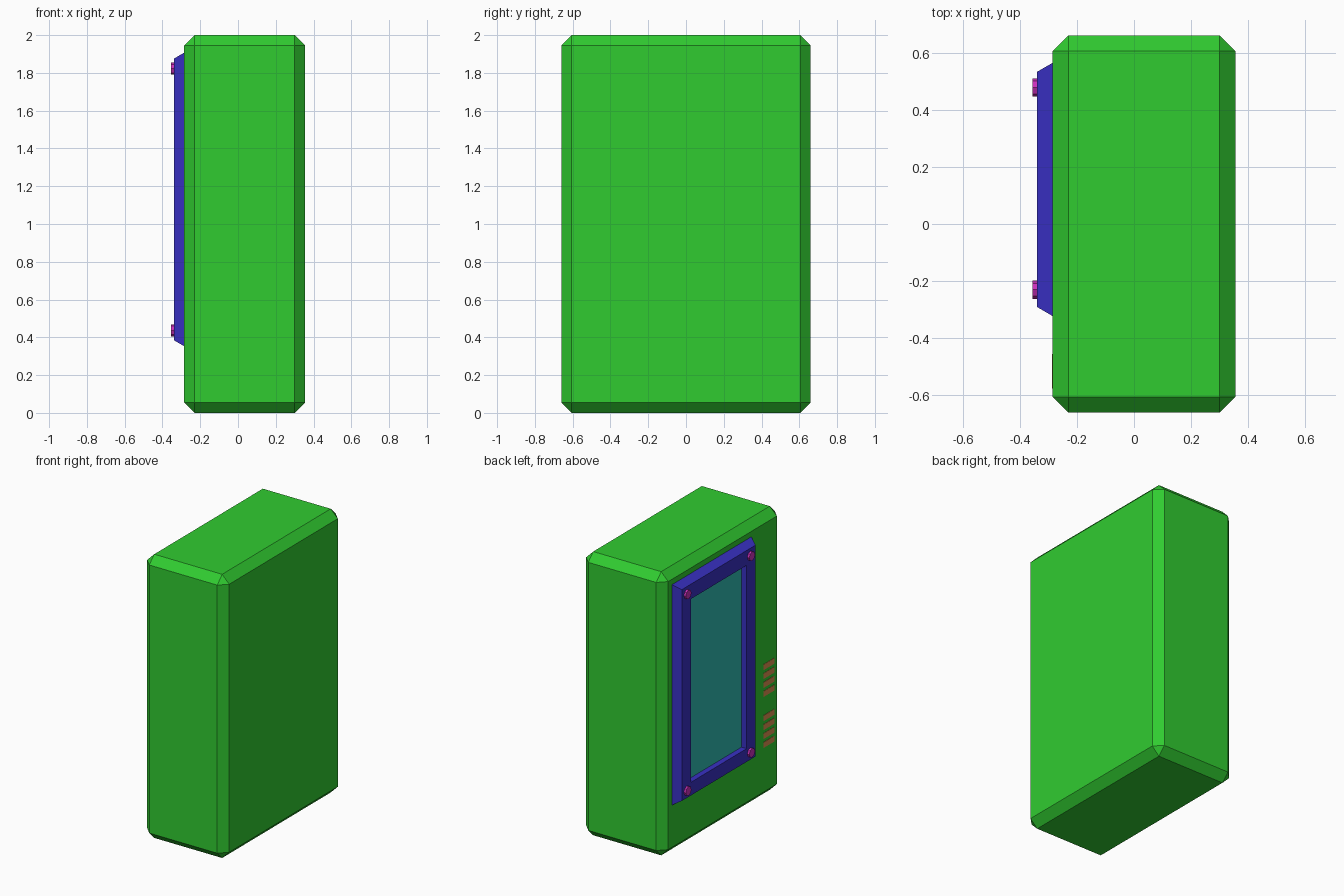
import bpy, bmesh
from math import pi
from mathutils import Matrix

if "Cube" in bpy.data.objects:
    bpy.data.objects.remove(bpy.data.objects["Cube"])


def material(name, rgb):
    m = bpy.data.materials.new(name)
    m.diffuse_color = (*rgb, 1)
    m.use_nodes = True
    m.node_tree.nodes["Principled BSDF"].inputs["Base Color"].default_value = m.diffuse_color
    return m


def finish(bm, name, mat):
    bmesh.ops.recalc_face_normals(bm, faces=bm.faces)
    me = bpy.data.meshes.new(name)
    bm.to_mesh(me)
    bm.free()
    me.materials.append(mat)
    ob = bpy.data.objects.new(name, me)
    bpy.context.collection.objects.link(ob)
    return ob


def add_box(bm, x, y, z):
    """Box from (min, max) pairs."""
    size = Matrix.Diagonal((x[1] - x[0], y[1] - y[0], z[1] - z[0], 1))
    centre = Matrix.Translation([sum(p) / 2 for p in (x, y, z)])
    bmesh.ops.create_cube(bm, size=1, matrix=centre @ size)


green = material("casing_green", (0.03, 0.6, 0.03))
blue = material("frame_blue", (0.04, 0.03, 0.55))
teal = material("screen_teal", (0.03, 0.5, 0.45))
magenta = material("bolt_magenta", (0.6, 0.03, 0.5))
orange = material("vent_orange", (0.7, 0.28, 0.08))

FACE = -0.285   # x of the panel side of the casing
FRONT = -0.34   # x of the frame's outer face

# Casing: chamfered box
bm = bmesh.new()
add_box(bm, (FACE, 0.355), (-0.66, 0.66), (0, 2))
bmesh.ops.bevel(bm, geom=bm.edges[:], offset=0.055, segments=1,
                affect='EDGES', profile=0.5)
finish(bm, "casing", green)

# Frame: rectangular loops (x, y min, y max, z min, z max) bridged into a ring
bm = bmesh.new()
loops = []
for x, y0, y1, z0, z1 in [(FACE, -0.322, 0.564, 0.353, 1.907),
                          (FRONT, -0.29, 0.532, 0.385, 1.875),
                          (FRONT, -0.19, 0.43, 0.478, 1.77),
                          (FACE, -0.19, 0.43, 0.478, 1.77)]:
    loops.append([bm.verts.new((x, y, z)) for y, z in
                  ((y0, z0), (y1, z0), (y1, z1), (y0, z1))])
for a, b in zip(loops, loops[1:] + loops[:1]):
    for i in range(4):
        j = (i + 1) % 4
        bm.faces.new((a[i], a[j], b[j], b[i]))
finish(bm, "screen_frame", blue)

# Screen: recessed pane inside the frame
bm = bmesh.new()
add_box(bm, (-0.3, FACE), (-0.19, 0.43), (0.478, 1.77))
finish(bm, "screen", teal)

# Bolts at the frame corners
bm = bmesh.new()
for y in (-0.23, 0.478):
    for z in (0.437, 1.823):
        bmesh.ops.create_cone(
            bm, cap_ends=True, segments=8, radius1=0.032, radius2=0.032, depth=0.027,
            matrix=Matrix.Translation((-0.3415, y, z)) @ Matrix.Rotation(pi / 2, 4, 'Y'))
finish(bm, "corner_bolts", magenta)

# Vent slots: two groups of four beside the frame
bm = bmesh.new()
for base in (0.367, 0.727):
    for i in range(4):
        z = base + i * 0.063
        add_box(bm, (FACE - 0.002, FACE + 0.01), (-0.575, -0.455), (z, z + 0.04))
finish(bm, "vent_slots", orange)
